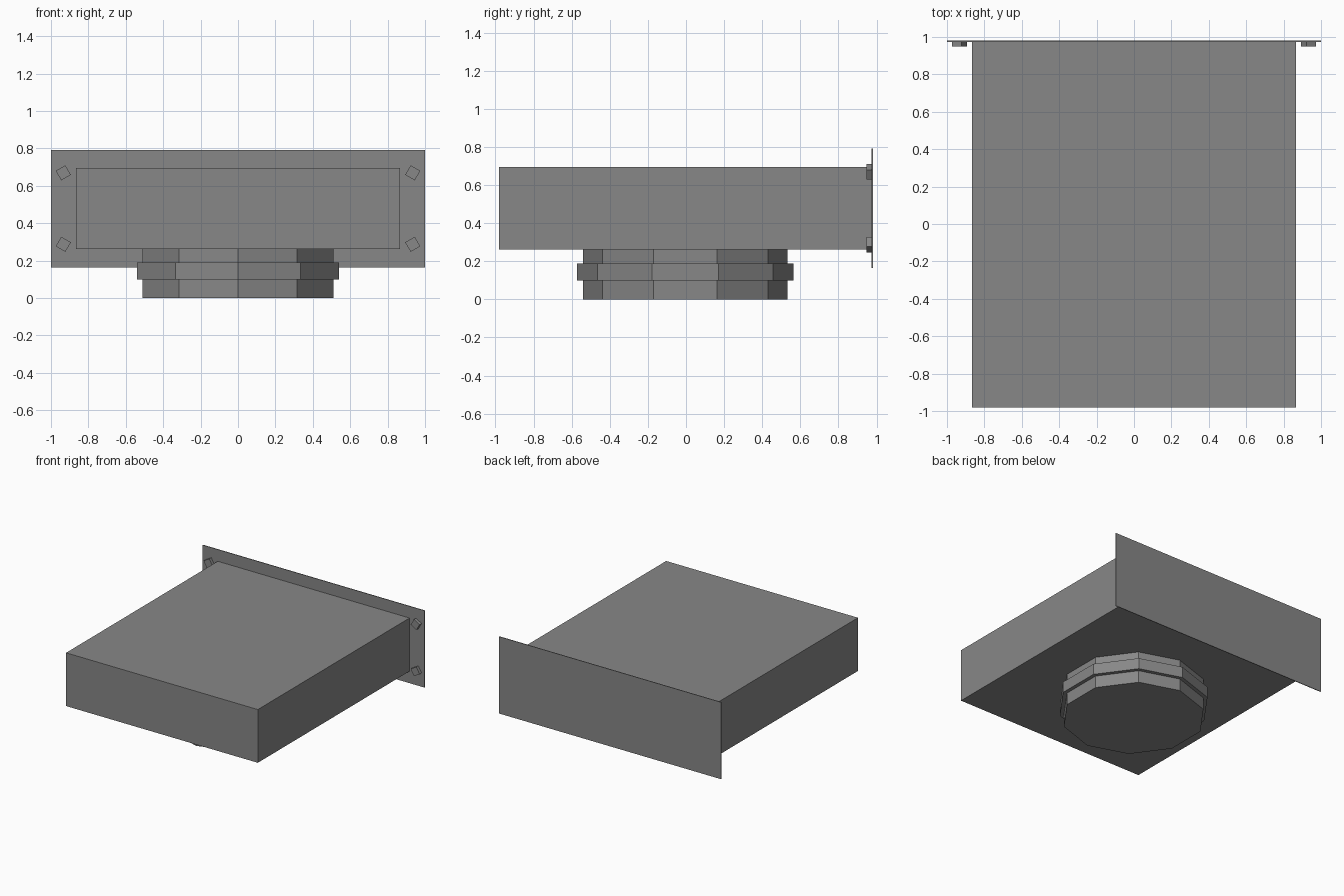
import bpy
from math import radians

if "Cube" in bpy.data.objects:
    bpy.data.objects.remove(bpy.data.objects["Cube"])

dark = bpy.data.materials.new("dark_grey")
dark.diffuse_color = (0.245, 0.245, 0.245, 1)
dark.use_nodes = True
dark.node_tree.nodes["Principled BSDF"].inputs["Base Color"].default_value = dark.diffuse_color


def box(name, lo, hi, rot_y=0.0):
    centre = [(a + b) / 2 for a, b in zip(lo, hi)]
    bpy.ops.mesh.primitive_cube_add(size=1, location=centre, rotation=(0, rot_y, 0))
    ob = bpy.context.object
    ob.name = name
    ob.scale = [b - a for a, b in zip(lo, hi)]
    ob.data.materials.append(dark)


def ring(name, radius, z0, z1):
    # ten-sided drum with a corner pointing along y
    bpy.ops.mesh.primitive_cylinder_add(vertices=10, radius=radius, depth=z1 - z0,
                                        location=(0, -0.004, (z0 + z1) / 2))
    bpy.context.object.name = name
    bpy.context.object.data.materials.append(dark)


# Main housing and thin mounting plate at the back
box("housing", (-0.865, -0.98, 0.261), (0.865, 0.976, 0.695))
box("mounting_plate", (-1, 0.974, 0.164), (1, 0.98, 0.791))

# Round base with a wider middle band
ring("base_drum", 0.537, 0, 0.262)
ring("base_band", 0.568, 0.099, 0.189)

# Square bolts in the plate corners, mirrored left/right and top/bottom
h = 0.0295
for sx in (-1, 1):
    for sz in (-1, 1):
        x, z = sx * 0.934, 0.478 + sz * 0.191
        box("plate_bolt", (x - h, 0.948, z - h), (x + h, 0.976, z + h),
            radians(30) * sx * sz)
